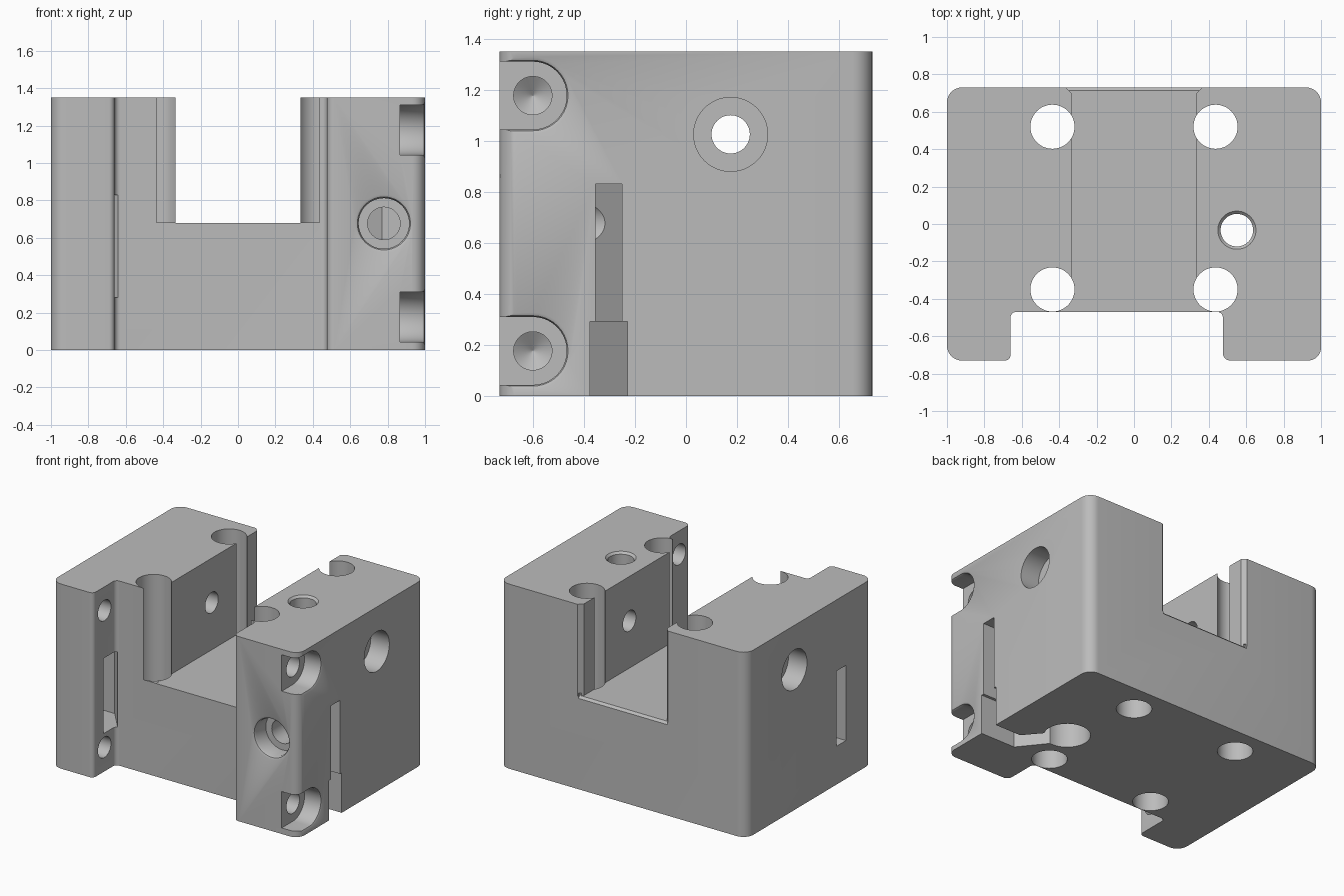
import bpy, bmesh, math
from mathutils import Vector

old = bpy.data.objects.get("Cube")
if old:
    bpy.data.objects.remove(old, do_unlink=True)

grey = bpy.data.materials.new("plain grey")
grey.use_nodes = True
grey.diffuse_color = (0.5, 0.5, 0.5, 1)
grey.node_tree.nodes["Principled BSDF"].inputs["Base Color"].default_value = (0.5, 0.5, 0.5, 1)

PLACE = {"x": lambda a, b, h: (h, a, b),
         "y": lambda a, b, h: (a, h, b),
         "z": lambda a, b, h: (a, b, h)}


def loft(name, rings, axis):
    """Closed solid through outlines [(points, height)] along an axis."""
    bm = bmesh.new()
    loops = [[bm.verts.new(PLACE[axis](a, b, h)) for a, b in pts] for pts, h in rings]
    n = len(loops[0])
    for low, high in zip(loops, loops[1:]):
        for i in range(n):
            j = (i + 1) % n
            bm.faces.new((low[i], low[j], high[j], high[i]))
    bm.faces.new(loops[0])
    bm.faces.new(loops[-1])
    bmesh.ops.recalc_face_normals(bm, faces=bm.faces)
    mesh = bpy.data.meshes.new(name)
    bm.to_mesh(mesh)
    bm.free()
    obj = bpy.data.objects.new(name, mesh)
    bpy.context.scene.collection.objects.link(obj)
    return obj


def prism(name, pts, low, high, axis="z"):
    return loft(name, [(pts, low), (pts, high)], axis)


def circle(a, b, r, n=48):
    return [(a + r * math.cos(math.tau * i / n), b + r * math.sin(math.tau * i / n)) for i in range(n)]


def bore(name, a, b, steps, axis):
    """Stepped round cutter from (radius, height) pairs."""
    return loft(name, [(circle(a, b, r), h) for r, h in steps], axis)


def rounded(corners, steps=8):
    """Outline with a fillet radius on every corner (x, y, radius)."""
    out = []
    for i, (x, y, r) in enumerate(corners):
        p = Vector((x, y))
        u = (Vector(corners[i - 1][:2]) - p).normalized()
        v = (Vector(corners[(i + 1) % len(corners)][:2]) - p).normalized()
        half = u.angle(v) / 2
        centre = p + (u + v).normalized() * r / math.sin(half)
        t = r / math.tan(half)
        start, end = (p + u * t - centre).normalized(), (p + v * t - centre).normalized()
        out += [tuple(centre + start.slerp(end, k / steps) * r) for k in range(steps + 1)]
    return out


def pocket(z, r):
    """Round-ended outline that is open toward the front."""
    arc = [(-0.6 + r * math.cos(t), z + r * math.sin(t))
           for t in (math.pi * (k / 20 - 0.5) for k in range(21))]
    return [(-0.8, z - r)] + arc + [(-0.8, z + r)]


# Main block with two front legs
H = 1.35
body = prism("carriage_block", rounded([
    (1, 0.73, 0.08), (-1, 0.73, 0.08), (-1, -0.73, 0.08), (-0.66, -0.73, 0.03),
    (-0.66, -0.47, 0.03), (0.475, -0.47, 0.03), (0.475, -0.73, 0.04), (1, -0.73, 0.07)]), 0, H)
body.data.materials.append(grey)

cutters = []
cut = cutters.append

# Central channel, flared at the back, with a small chamfer on its floor
cut(prism("channel", [(-0.335, -0.8), (0.335, -0.8), (0.335, 0.7), (0.375, 0.74), (0.375, 0.8),
                      (-0.375, 0.8), (-0.375, 0.74), (-0.335, 0.7)], 0.68, 1.5))
cut(prism("floor_chamfer", [(0.712, 0.7), (0.712, 0.682), (0.75, 0.644), (0.75, 0.7)],
          -0.36, 0.36, "x"))
cut(prism("front_relief", [(-0.436, -0.55), (0.436, -0.55), (0.436, -0.36), (-0.436, -0.36)], 0.681, 1.5))

# Four rod holes
for x in (-0.436, 0.436):
    for y in (-0.35, 0.52):
        cut(bore("rod_hole", x, y, [(0.118, -0.1), (0.118, 1.5)], "z"))

# Cross hole with a counterbore at each side
cut(bore("cross_hole", 0.175, 1.025, [(0.145, -1.1), (0.145, -0.85), (0.075, -0.85),
                                      (0.075, 0.85), (0.145, 0.85), (0.145, 1.1)], "x"))

# Clamp screws: filleted pockets and blind holes with drill tips
for z in (0.177, 1.177):
    cut(loft("screw_pocket", [(pocket(z, 0.133), 0.865), (pocket(z, 0.133), 0.982),
                              (pocket(z, 0.138), 0.994), (pocket(z, 0.15), 1.0),
                              (pocket(z, 0.151), 1.1)], "x"))
    cut(bore("screw_hole", -0.6, z, [(0.001, -0.9), (0.075, -0.85), (0.075, 0.9)], "x"))

# Front stepped hole reaching the cable slot
cut(bore("front_hole", 0.78, 0.677, [(0.156, -0.8), (0.155, -0.73), (0.142, -0.724), (0.135, -0.71),
                                     (0.135, -0.6), (0.087, -0.6), (0.087, -0.3)], "y"))

# Vertical cable hole, wide at the bottom and chamfered at the top
cut(bore("cable_hole", 0.55, -0.033, [(0.155, -0.1), (0.155, 0.29), (0.087, 0.29),
                                      (0.087, 1.335), (0.102, H), (0.102, 1.5)], "z"))

# Cable slot bending from the left side toward the cable hole
cut(prism("cable_slot_low", [(1.1, -0.375), (0.72, -0.375), (0.5, -0.1), (0.62, -0.03),
                             (0.79, -0.23), (1.1, -0.23)], -0.1, 0.292))
cut(prism("cable_slot_high", [(1.1, -0.355), (0.72, -0.355), (0.53, -0.09), (0.59, -0.03),
                              (0.77, -0.25), (1.1, -0.25)], 0.2, 0.83))

# Bent slot through the right leg
cut(prism("strap_slot", [(-0.62, -0.66), (-0.82, -0.42), (-1.1, -0.42), (-1.1, -0.31),
                         (-0.78, -0.31), (-0.62, -0.5)], 0.28, 0.83))

# Cut everything out of the block, then drop the cutters
bpy.context.view_layer.objects.active = body
for cutter in cutters:
    mod = body.modifiers.new(cutter.name, "BOOLEAN")
    mod.operation, mod.solver, mod.object = "DIFFERENCE", "EXACT", cutter
    bpy.ops.object.modifier_apply(modifier=mod.name)
    bpy.data.objects.remove(cutter, do_unlink=True)

for obj in bpy.context.selected_objects:
    obj.select_set(False)
body.select_set(True)
bpy.ops.object.shade_smooth_by_angle(angle=math.radians(30))
